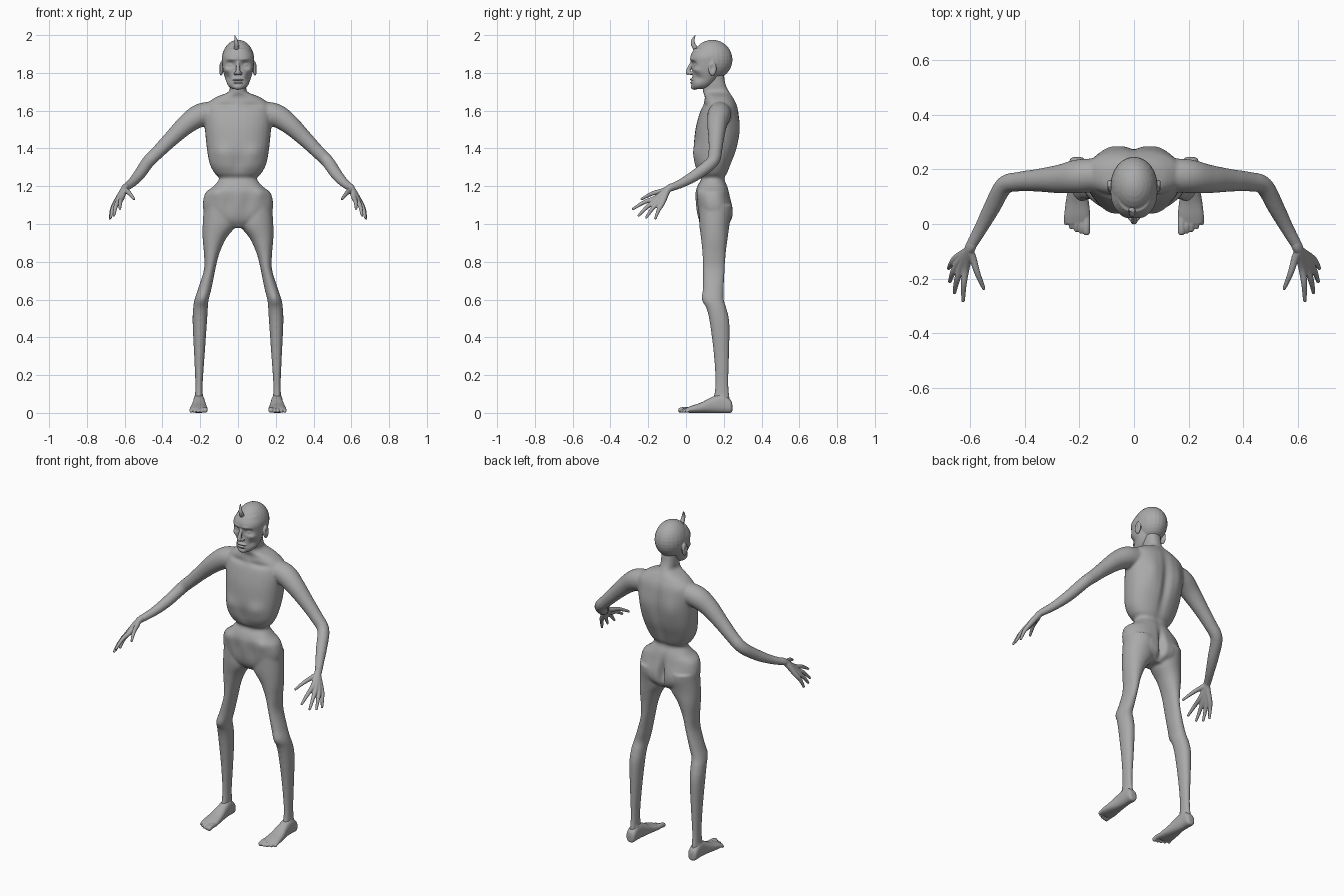
import bpy
import bmesh
from math import cos, sin, pi, exp, copysign
from mathutils import Vector, Matrix

cube = bpy.data.objects.get("Cube")
if cube:
    bpy.data.objects.remove(cube, do_unlink=True)

skin = bpy.data.materials.new("grey_skin")
skin.use_nodes = True
grey = (0.4, 0.4, 0.4, 1)
skin.diffuse_color = grey
skin.node_tree.nodes["Principled BSDF"].inputs["Base Color"].default_value = grey


def spline(rows, steps=6):
    """Smooth interpolation through rows of equal length."""
    out = []
    last = len(rows) - 1
    for i in range(last):
        a, b, c, d = (rows[max(0, min(last, i + k))] for k in (-1, 0, 1, 2))
        for j in range(steps):
            t = j / steps
            out.append([q + 0.5 * t * (r - p + t * (2 * p - 5 * q + 4 * r - s
                        + t * (3 * (q - r) + s - p)))
                        for p, q, r, s in zip(a, b, c, d)])
    out.append(list(rows[-1]))
    return out


def skin_rings(bm, rings):
    """Join rings of points into a closed skin."""
    loops = [[bm.verts.new(p) for p in ring] for ring in rings]
    n = len(loops[0])
    for a, b in zip(loops, loops[1:]):
        for i in range(n):
            k = (i + 1) % n
            bm.faces.new((a[i], a[k], b[k], b[i]))
    bm.faces.new(loops[0][::-1])
    bm.faces.new(loops[-1])


def loft(bm, rows, power=2.3, along_y=False, side=1, n=32):
    """Rounded sections given as position, low and high x, low and high depth."""
    rings = []
    for t, x0, x1, d0, d1 in spline(rows):
        ring = []
        for i in range(n):
            c, s = cos(2 * pi * i / n), sin(2 * pi * i / n)
            u = copysign(abs(c) ** (2 / power), c)
            v = copysign(abs(s) ** (2 / power), s)
            x = side * ((x0 + x1) / 2 + u * (x1 - x0) / 2)
            d = (d0 + d1) / 2 + v * (d1 - d0) / 2
            ring.append((x, t, d) if along_y else (x, d, t))
        rings.append(ring)
    skin_rings(bm, rings)


def blob(bm, centre, radii, side=1):
    """Ellipsoid."""
    x, y, z = centre
    place = Matrix.Translation((side * x, y, z)) @ Matrix.Diagonal((*radii, 1))
    bmesh.ops.create_uvsphere(bm, u_segments=24, v_segments=16, radius=1, matrix=place)


def tube(bm, path, side=1, n=16):
    """Round tube through points given as x, y, z, radius."""
    pts = spline([(side * x, y, z, r) for x, y, z, r in path])
    rings = []
    for i, p in enumerate(pts):
        before, after = pts[max(i - 1, 0)], pts[min(i + 1, len(pts) - 1)]
        way = Vector(after[:3]) - Vector(before[:3])
        turn = Vector((0, 0, 1)).rotation_difference(way)
        rings.append([Vector(p[:3]) + turn @ Vector((cos(a), sin(a), 0)) * p[3]
                      for a in (2 * pi * k / n for k in range(n))])
    skin_rings(bm, rings)
    blob(bm, pts[-1][:3], [pts[-1][3]] * 3)


def sculpt(mesh, pushes):
    """Soft symmetrical pushes: centre, reach, movement."""
    for centre, reach, move in pushes:
        for v in mesh.vertices:
            p = (abs(v.co.x), v.co.y, v.co.z)
            d = sum(((a - c) / r) ** 2 for a, c, r in zip(p, centre, reach))
            if d < 8:
                w = exp(-d)
                sign = copysign(1, v.co.x)
                v.co += Vector((sign * move[0], move[1], move[2])) * w


def finish(bm, name, voxel=None, rounds=4, pushes=()):
    """Fuse the pieces into one smooth surface."""
    bmesh.ops.recalc_face_normals(bm, faces=bm.faces[:])
    mesh = bpy.data.meshes.new(name)
    bm.to_mesh(mesh)
    bm.free()
    obj = bpy.data.objects.new(name, mesh)
    bpy.context.collection.objects.link(obj)
    if voxel:
        fuse = obj.modifiers.new("fuse", "REMESH")
        fuse.mode = "VOXEL"
        fuse.voxel_size = voxel
        soften = obj.modifiers.new("soften", "SMOOTH")
        soften.factor = 0.5
        soften.iterations = rounds
        bpy.context.view_layer.update()
        graph = bpy.context.evaluated_depsgraph_get()
        fused = bpy.data.meshes.new_from_object(obj.evaluated_get(graph))
        obj.modifiers.clear()
        obj.data = fused
        sculpt(fused, pushes)
    obj.data.materials.clear()
    obj.data.materials.append(skin)
    for f in obj.data.polygons:
        f.use_smooth = True
    return obj


# Body: torso with neck and pelvis, arms and legs
body = bmesh.new()
torso = [(1.8, .045, .1, .2), (1.74, .045, .09, .21), (1.7, .05, .09, .23),
         (1.67, .12, .1, .25), (1.63, .17, .09, .27), (1.58, .18, .07, .28),
         (1.5, .175, .05, .285), (1.4, .165, .04, .27), (1.32, .15, .04, .24),
         (1.27, .125, .06, .22), (1.24, .1, .08, .205), (1.2, .13, .06, .22),
         (1.16, .175, .05, .23), (1.08, .185, .055, .245), (1.02, .15, .07, .24),
         (.98, .06, .1, .2)]
loft(body, [(z, -w, w, f, b) for z, w, f, b in torso])
leg = [(1.1, .02, .18, .07, .24), (1, .01, .187, .07, .23), (.92, .065, .187, .08, .22),
       (.84, .1, .18, .087, .21), (.76, .12, .18, .09, .205), (.66, .14, .21, .09, .2),
       (.6, .155, .23, .09, .2), (.55, .16, .238, .11, .215), (.47, .165, .24, .127, .23),
       (.3, .177, .232, .148, .228), (.15, .187, .226, .155, .225), (.05, .185, .23, .14, .235)]
arm = [(.12, .18, 1.59, .06), (.2, .175, 1.575, .062), (.27, .165, 1.53, .053),
       (.35, .16, 1.455, .042), (.42, .155, 1.385, .036), (.475, .14, 1.33, .034),
       (.52, .06, 1.265, .031), (.56, -.015, 1.22, .025), (.6, -.085, 1.19, .02)]
for s in (1, -1):
    loft(body, leg, 2.1, side=s)
    tube(body, arm, s, 24)
    blob(body, (.207, .195, .08), (.027, .02, .02), s)
finish(body, "body", .0065, 8, [
    ((.09, .05, 1.38), (.05, .05, .04), (0, -.01, 0)),      # chest
    ((0, .04, 1.32), (.04, .05, .05), (0, .012, 0)),        # rib arch
    ((.07, .1, 1.63), (.06, .04, .015), (0, .008, -.004)),  # collar hollow
    ((.12, .06, 1.17), (.03, .05, .04), (0, -.008, 0)),     # hip bones
    ((.05, .06, 1.11), (.03, .05, .06), (0, .008, 0)),      # groin
    ((0, .28, 1.42), (.025, .08, .2), (0, -.014, 0)),       # spine
    ((.09, .27, 1.5), (.04, .05, .08), (0, .008, 0)),       # shoulder blades
    ((0, .24, 1.07), (.018, .06, .07), (0, -.035, 0)),      # seat cleft
    ((.09, .23, 1.07), (.05, .05, .05), (0, .008, 0)),      # seat
    ((.19, .09, .6), (.03, .03, .04), (0, -.006, 0)),       # kneecaps
])

# Head: skull, face, nose, lips, chin and ears
head = bmesh.new()
blob(head, (0, .14, 1.87), (.086, .106, .105))
face = [(1.715, .03, .04, .09), (1.73, .05, .032, .13), (1.76, .066, .032, .16),
        (1.8, .077, .034, .18), (1.85, .084, .028, .2), (1.89, .084, .024, .22),
        (1.93, .065, .045, .22)]
loft(head, [(z, -w, w, f, b) for z, w, f, b in face])
tube(head, [(0, .03, 1.855, .008), (0, .015, 1.82, .011), (0, .011, 1.802, .013)])
blob(head, (0, .034, 1.764), (.03, .014, .008))
blob(head, (0, .035, 1.75), (.027, .014, .008))
blob(head, (0, .045, 1.727), (.027, .02, .017))
for s in (1, -1):
    blob(head, (.013, .024, 1.798), (.01, .012, .009), s)
    blob(head, (.09, .14, 1.822), (.011, .022, .038), s)
finish(head, "head", .0035, 4, [
    ((.042, .03, 1.845), (.022, .04, .016), (0, .016, 0)),   # eye sockets
    ((.043, .04, 1.843), (.012, .04, .008), (0, -.009, 0)),  # eyelids
    ((.035, .02, 1.872), (.03, .04, .009), (0, -.006, 0)),   # brows
    ((.062, .05, 1.815), (.02, .03, .014), (.004, -.006, 0)),  # cheekbones
    ((.06, .06, 1.775), (.02, .04, .022), (-.009, .006, 0)),   # cheek hollows
    ((0, .02, 1.757), (.026, .03, .004), (0, .008, 0)),      # mouth line
    ((.1, .138, 1.825), (.02, .01, .018), (-.009, 0, 0)),    # ear hollows
])

# Horn on the brow
horn = bmesh.new()
tube(horn, [(-.008, .05, 1.93, .013), (-.008, .037, 1.955, .011),
            (-.012, .039, 1.98, .007), (-.018, .05, 1.999, .001)])
finish(horn, "horn")

# Hands and feet
fingers = [((.615, -.16, 1.138), (.625, -.28, 1.08)), ((.632, -.158, 1.125), (.657, -.25, 1.045)),
           ((.645, -.145, 1.115), (.674, -.21, 1.035)), ((.65, -.125, 1.11), (.678, -.162, 1.03)),
           ((.59, -.125, 1.175), (.55, -.235, 1.132))]
sole = [(.245, .195, .22, .01, .045), (.235, .18, .235, 0, .07), (.19, .177, .237, 0, .1),
        (.14, .172, .24, 0, .085), (.08, .165, .25, 0, .055), (.03, .16, .255, 0, .038),
        (0, .165, .25, .002, .026)]
for s, which in ((1, "left"), (-1, "right")):
    hand = bmesh.new()
    for knuckle, tip in fingers:
        middle = (Vector(knuckle) + Vector(tip)) / 2 + Vector((.003, 0, .007))
        tube(hand, [(.59, -.065, 1.2, .018), (.603, -.095, 1.184, .018),
                    (*knuckle, .014), (*middle, .011), (*tip, .007)], s)
    finish(hand, which + "_hand", .0035, 3)

    foot = bmesh.new()
    loft(foot, sole, 2.4, True, s)
    for i in range(5):
        r = .014 if i == 0 else .0105 - .0005 * i
        x = .174 + .0185 * i
        tip = -.028 + .002 * i * i
        tube(foot, [(x, .03, .018, r), (x, tip + .02, .018, r), (x, tip, r, r)], s)
    finish(foot, which + "_foot", .0035, 3)
